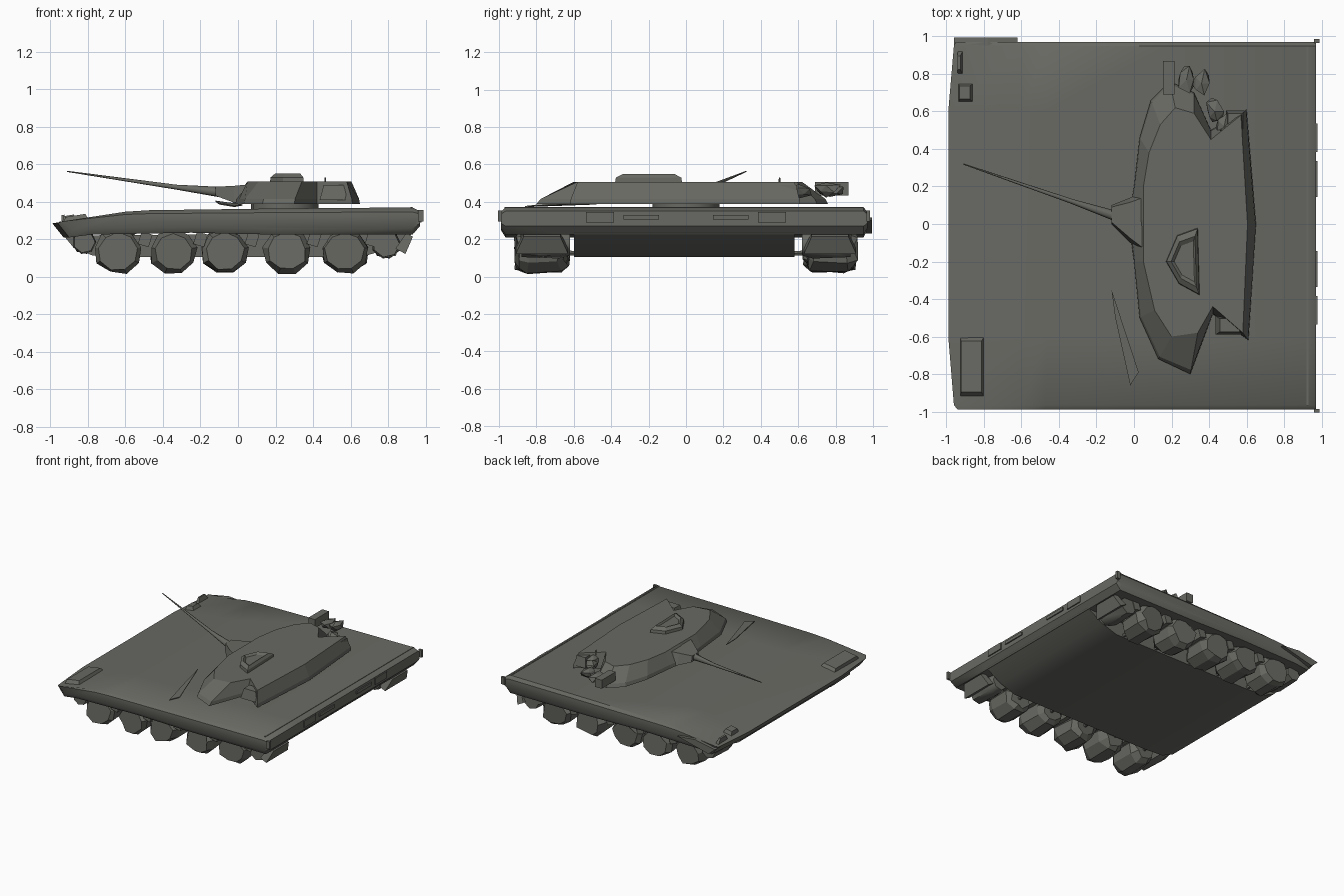
import bpy, bmesh, math, random
from mathutils import Vector, Matrix

random.seed(4)
if "Cube" in bpy.data.objects:
    bpy.data.objects.remove(bpy.data.objects["Cube"])

paint = bpy.data.materials.new("dark olive grey")
paint.use_nodes = True
COLOUR = (0.14, 0.14, 0.125, 1)
paint.diffuse_color = COLOUR
paint.node_tree.nodes["Principled BSDF"].inputs["Base Color"].default_value = COLOUR


def finish(name, bm, smooth=None):
    bmesh.ops.recalc_face_normals(bm, faces=bm.faces)
    mesh = bpy.data.meshes.new(name)
    bm.to_mesh(mesh)
    bm.free()
    mesh.materials.append(paint)
    obj = bpy.data.objects.new(name, mesh)
    bpy.context.collection.objects.link(obj)
    if smooth:
        bpy.ops.object.select_all(action='DESELECT')
        obj.select_set(True)
        bpy.context.view_layer.objects.active = obj
        bpy.ops.object.shade_smooth_by_angle(angle=math.radians(smooth))
    return obj


def loft(name, rings, smooth=None):
    """Skin a list of equal-length closed rings and cap both ends."""
    bm = bmesh.new()
    loops = [[bm.verts.new(p) for p in ring] for ring in rings]
    n = len(loops[0])
    for a, b in zip(loops, loops[1:]):
        for i in range(n):
            j = (i + 1) % n
            bm.faces.new((a[i], a[j], b[j], b[i]))
    bm.faces.new(loops[0])
    bm.faces.new(loops[-1])
    return finish(name, bm, smooth)


def box(name, centre, size, tilt=0, taper=1):
    bm = bmesh.new()
    bmesh.ops.create_cube(bm, size=1)
    for v in bm.verts:
        if v.co.z > 0:
            v.co.x *= taper
            v.co.y *= taper
    bm.transform(Matrix.Translation(centre) @ Matrix.Rotation(tilt, 4, 'Y')
                 @ Matrix.Diagonal((*size, 1)))
    return finish(name, bm)


def rod(name, stations, sides=8):
    """Tapered tube through (point, radius) stations running mainly along one line."""
    direction = (Vector(stations[-1][0]) - Vector(stations[0][0])).normalized()
    turn = direction.to_track_quat('Z', 'Y')
    rings = []
    for point, r in stations:
        rings.append([Vector(point) + turn @ Vector((r * math.cos(t), r * math.sin(t), 0))
                      for t in (2 * math.pi * i / sides for i in range(sides))])
    return loft(name, rings, 50)


# Upper hull: side profile swept across the width, drawn in at the rims
upper = [(-0.98, 0.285), (-0.60, 0.347), (-0.47, 0.355), (0.2, 0.364), (0.93, 0.37),
         (0.97, 0.35), (0.97, 0.27), (0.93, 0.225), (0.2, 0.225), (-0.25, 0.235),
         (-0.78, 0.225), (-0.92, 0.21)]


def hull_ring(y, squeeze, pull):
    return [(x + (pull if x < -0.9 else 0), y, 0.31 + (z - 0.31) * squeeze) for x, z in upper]


loft("upper_hull", [hull_ring(-0.99, 0.6, 0.04), hull_ring(-0.965, 1, 0.02),
                    hull_ring(-0.6, 1, -0.01), hull_ring(0.6, 1, -0.01),
                    hull_ring(0.95, 1, 0.02), hull_ring(0.97, 0.6, 0.03)], 40)

# Lower hull between the wheels, with rounded bow and sloped stern
belly = [(-0.93, 0.22), (-0.88, 0.16), (-0.78, 0.115), (-0.6, 0.105),
         (0.66, 0.105), (0.80, 0.15), (0.94, 0.235)]
loft("lower_hull", [[(x, y, z) for x, z in belly] for y in (-0.6, 0.58)], 40)

# Turned-up front corner of the hull
loft("left_front_corner", [[(-0.96, y, 0.28), (-0.78, y, 0.315), (-0.62, y, 0.3),
                            (-0.9, y, 0.23)] for y in (0.93, 0.995)])

# Running gear on both sides
WHEELS = (-0.64, -0.345, -0.07, 0.26, 0.57)
for side, label in ((1, "left"), (-1, "right")):
    for k, x in enumerate(WHEELS):
        z = 0.135
        rings = []
        for y, r in ((0.64, 0.085), (0.68, 0.12), (0.85, 0.128), (0.9, 0.105)):
            ring = []
            for i in range(9):
                t = 2 * math.pi * (i + 0.25) / 9
                q = r * random.uniform(0.92, 1.06)
                ring.append((x + q * math.cos(t), side * (y + random.uniform(-0.02, 0.02)),
                             max(0, z + q * 0.95 * math.sin(t))))
            rings.append(ring)
        loft(f"{label}_road_wheel_{k + 1}", rings)
        rod(f"{label}_suspension_arm_{k + 1}",
            [((x + 0.03, side * 0.5, 0.12), 0.014), ((x, side * 0.68, 0.13), 0.014)], 6)
        box(f"{label}_wheel_bracket_{k + 1}", (x + 0.145, side * 0.76, 0.2),
            (0.06, 0.25, 0.07), 0.3)
    # End wheels tucked up at bow and stern
    for name, x, z, r in (("idler", -0.82, 0.185, 0.065), ("sprocket", 0.79, 0.175, 0.08)):
        rod(f"{label}_{name}", [((x, side * 0.62, z), r * 0.8), ((x, side * 0.68, z), r),
                                ((x, side * 0.88, z), r * 0.9)], 7)
    box(f"{label}_rear_bracket", (0.89, side * 0.77, 0.18), (0.06, 0.28, 0.1), 0.5, 0.7)
    # Stern lamps and vents as thin plates
    for name, y, wide, tall in (("lamp", 0.46, 0.15, 0.055), ("vent", 0.24, 0.19, 0.025)):
        box(f"{label}_stern_{name}", (0.973, side * y, 0.318), (0.012, wide, tall))
    box(f"{label}_tow_bracket", (0.975, side * 0.985 - 0.01, 0.325), (0.03, 0.02, 0.06))

# Seam strip across the stern deck
box("stern_seam", (0.925, -0.01, 0.37), (0.012, 1.92, 0.006))

# Bow lamps
box("right_headlamp", (-0.865, -0.76, 0.312), (0.13, 0.32, 0.03), -0.16, 0.85)
box("left_headlamp", (-0.9, 0.7, 0.31), (0.08, 0.1, 0.035), -0.16, 0.7)
box("left_marker_lamp", (-0.93, 0.86, 0.31), (0.025, 0.12, 0.04), -0.16, 0.6)

# Turret: matching outlines at the base, waist and roof
base = [(-0.03, 0.02), (0.0, 0.2), (0.03, 0.46), (0.09, 0.66), (0.19, 0.76), (0.32, 0.7),
        (0.41, 0.5), (0.6, 0.61), (0.65, 0), (0.61, -0.62), (0.42, -0.48),
        (0.3, -0.8), (0.13, -0.72), (0.03, -0.5), (0.0, -0.2)]
roof = [(0.05, 0.02), (0.05, 0.2), (0.08, 0.38), (0.14, 0.53), (0.22, 0.62), (0.32, 0.59),
        (0.41, 0.45), (0.57, 0.58), (0.605, 0), (0.58, -0.58), (0.42, -0.44),
        (0.34, -0.58), (0.2, -0.6), (0.11, -0.46), (0.05, -0.2)]
loft("turret", [[(x, y, 0.388) for x, y in base],
                [(x * 0.9 + u * 0.1, y * 0.9 + v * 0.1, 0.415)
                 for (x, y), (u, v) in zip(base, roof)],
                [(x, y, 0.507) for x, y in roof]])
rod("turret_ring", [((0.25, 0, 0.36), 0.18), ((0.25, 0, 0.39), 0.18)], 16)

# Roof hatch and its raised rim
hatch = [(0.17, -0.2), (0.23, -0.06), (0.34, -0.02), (0.35, -0.38), (0.24, -0.32)]
hub = Vector((0.28, -0.2))
hatch_ring = lambda s, z: [(*(hub + (Vector(p) - hub) * s), z) for p in hatch]
loft("roof_hatch", [hatch_ring(1, 0.5), hatch_ring(0.97, 0.53), hatch_ring(0.75, 0.55),
                    hatch_ring(0.6, 0.535)])

# Gun: flared mantlet and tapering raised barrel
loft("mantlet", [[(x, y - w, z - h), (x, y + w, z - h), (x, y + w * 0.8, z + h),
                  (x, y - w * 0.8, z + h)]
                 for x, y, z, w, h in ((0.08, 0.0, 0.445, 0.19, 0.05),
                                       (-0.02, 0.02, 0.44, 0.12, 0.045),
                                       (-0.12, 0.05, 0.456, 0.05, 0.024))])
rod("gun_barrel", [((-0.06, 0.03, 0.448), 0.03), ((-0.33, 0.12, 0.478), 0.013),
                   ((-0.91, 0.32, 0.562), 0.003)])

# Launcher cluster on the left of the turret
for k, (x, y, z, s) in enumerate(((0.28, 0.77, 0.46, 0.1), (0.36, 0.75, 0.47, 0.1),
                                  (0.43, 0.6, 0.455, 0.1), (0.48, 0.52, 0.45, 0.09))):
    bm = bmesh.new()
    bmesh.ops.create_icosphere(bm, subdivisions=1, radius=1)
    for v in bm.verts:
        v.co *= random.uniform(0.7, 1.15)
    bm.transform(Matrix.Translation((x, y, z)) @ Matrix.Diagonal((s * 0.55, s * 0.8, 0.042, 1)))
    finish(f"launcher_{k + 1}", bm)
box("left_sight", (0.185, 0.78, 0.47), (0.06, 0.18, 0.07))
box("left_stowage", (0.54, 0.53, 0.45), (0.1, 0.15, 0.08), 0, 0.8)
box("right_stowage", (0.51, -0.54, 0.45), (0.15, 0.1, 0.08), 0, 0.7)
rod("roof_mast", [((0.465, 0.5, 0.48), 0.006), ((0.465, 0.5, 0.53), 0.004)], 5)

# Narrow deck blade beside the turret
loft("deck_blade", [[(-0.12, -0.35, 0.4 + d), (0.025, -0.79, 0.38 + d), (-0.02, -0.86, 0.372 + d),
                     (-0.10, -0.5, 0.385 + d)] for d in (0, 0.006)])
